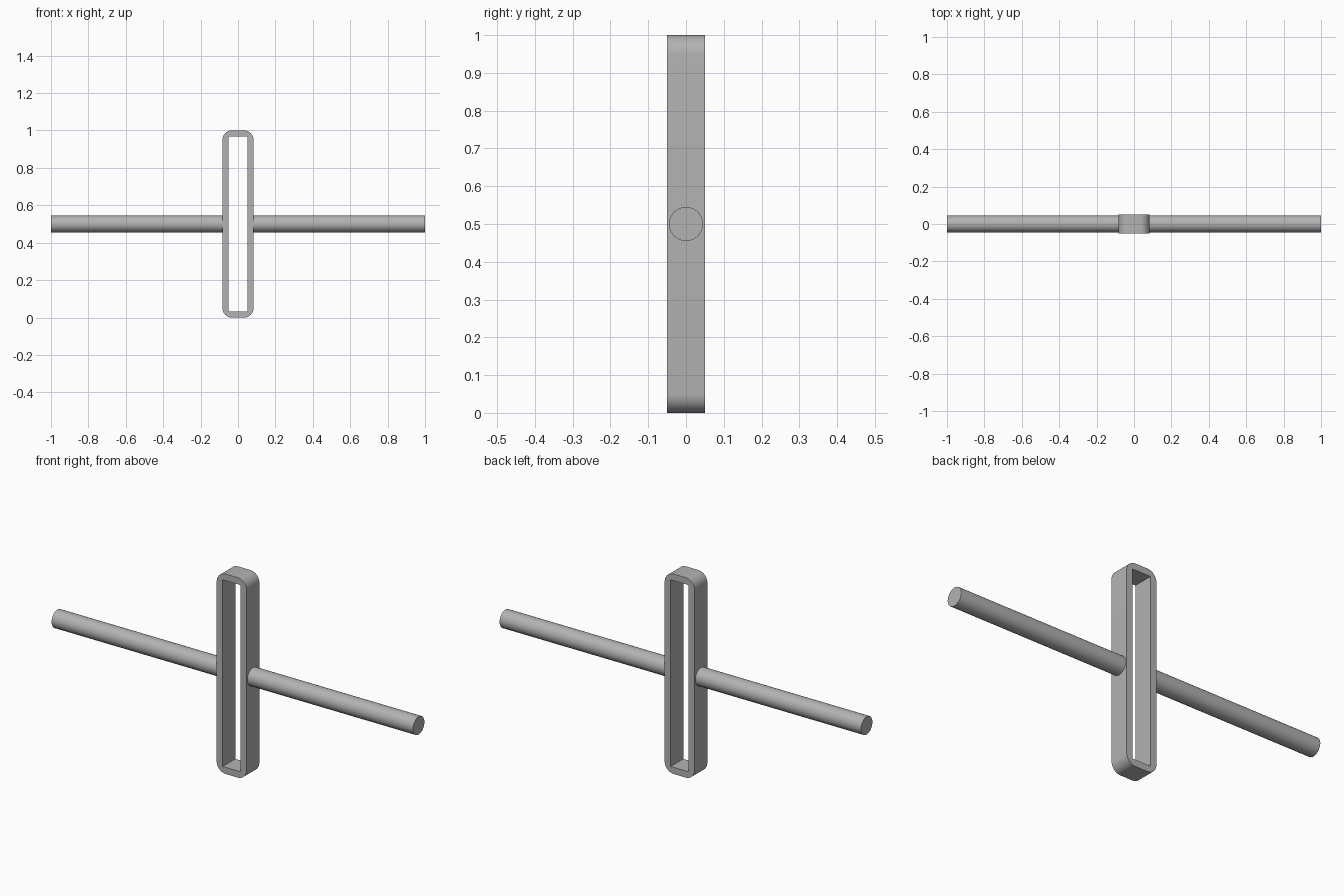
import bpy
import math

cube = bpy.data.objects.get("Cube")
if cube:
    bpy.data.objects.remove(cube, do_unlink=True)

HALF_W, HALF_D, HEIGHT = 0.083, 0.05, 1.0
WALL, CORNER, ROD_R = 0.033, 0.05, 0.045
MID = HEIGHT / 2

grey = bpy.data.materials.new("plain grey")
grey.use_nodes = True
colour = (0.45, 0.45, 0.45, 1)
grey.diffuse_color = colour
grey.node_tree.nodes["Principled BSDF"].inputs["Base Color"].default_value = colour


def finish(obj, name):
    """Name, colour and shade the active part."""
    obj.name = name
    obj.data.materials.clear()
    obj.data.materials.append(grey)
    bpy.ops.object.select_all(action="DESELECT")
    obj.select_set(True)
    bpy.context.view_layer.objects.active = obj
    bpy.ops.object.shade_smooth_by_angle(angle=math.radians(30))


def rounded_rect(half_w, half_h, radius, steps):
    """Outline of a rectangle with rounded corners."""
    points = []
    for quarter, (sx, sy) in enumerate([(1, 1), (-1, 1), (-1, -1), (1, -1)]):
        for i in range(steps + 1):
            a = (quarter + i / steps) * math.pi / 2
            points.append((sx * (half_w - radius) + radius * math.cos(a),
                           sy * (half_h - radius) + radius * math.sin(a)))
    return points


def add_outline(curve, points):
    spline = curve.splines.new("POLY")
    spline.points.add(len(points) - 1)
    for p, (x, y) in zip(spline.points, points):
        p.co = (x, y, 0, 1)
    spline.use_cyclic_u = True


# Upright frame: rounded outside, square-cornered opening
curve = bpy.data.curves.new("frame_profile", "CURVE")
curve.dimensions = "2D"
curve.fill_mode = "BOTH"
curve.extrude = HALF_D
add_outline(curve, rounded_rect(HALF_W, MID, CORNER, 10))
w, h = HALF_W - WALL, MID - WALL
add_outline(curve, [(w, h), (-w, h), (-w, -h), (w, -h)])
frame = bpy.data.objects.new("frame", curve)
bpy.context.collection.objects.link(frame)
frame.location = (0, 0, MID)
frame.rotation_euler = (math.pi / 2, 0, 0)
bpy.ops.object.select_all(action="DESELECT")
frame.select_set(True)
bpy.context.view_layer.objects.active = frame
bpy.ops.object.convert(target="MESH")
finish(bpy.context.object, "frame")

# Round rods on both sides, ending at the frame walls
length = 1 - HALF_W
for side, name in ((1, "left_rod"), (-1, "right_rod")):
    bpy.ops.mesh.primitive_cylinder_add(
        vertices=48, radius=ROD_R, depth=length,
        location=(side * (HALF_W + length / 2), 0, MID),
        rotation=(0, math.pi / 2, 0))
    finish(bpy.context.object, name)
